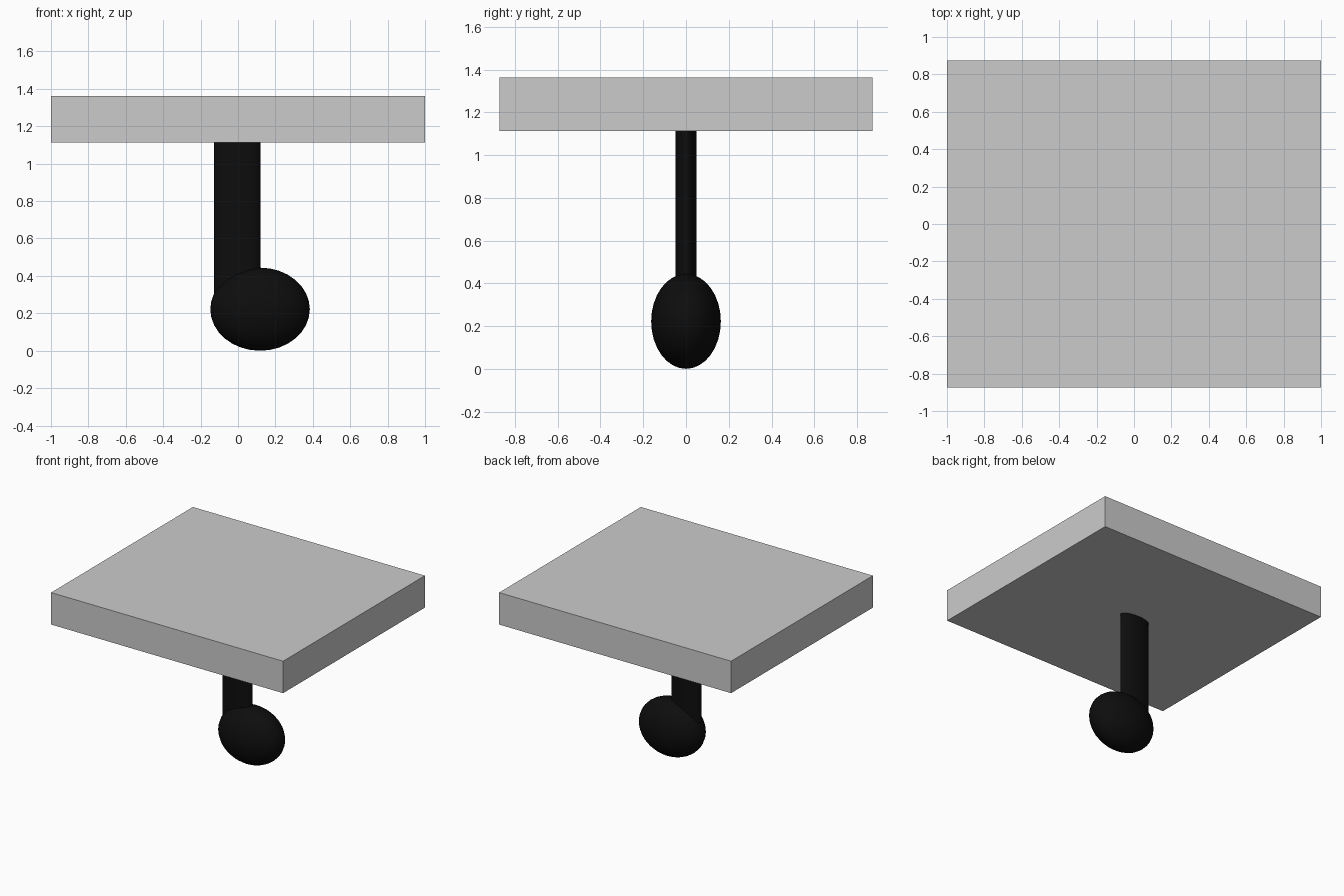
import bpy
import math

if "Cube" in bpy.data.objects:
    bpy.data.objects.remove(bpy.data.objects["Cube"])

black = bpy.data.materials.new("black")
black.diffuse_color = (0.004, 0.004, 0.004, 1)
black.use_nodes = True
black.node_tree.nodes["Principled BSDF"].inputs["Base Color"].default_value = black.diffuse_color


def finish(name, scale, material=None):
    """Name the active object, apply its size and shading."""
    ob = bpy.context.object
    ob.name = name
    ob.scale = scale
    bpy.ops.object.transform_apply(location=False, rotation=False, scale=True)
    if material:
        ob.data.materials.append(material)
        bpy.ops.object.shade_smooth_by_angle(angle=math.radians(35))
    return ob


# Flat rectangular slab on top
bpy.ops.mesh.primitive_cube_add(size=1, location=(0, 0, 1.238))
finish("top_slab", (2.0, 1.746, 0.249))

# Oval stem, from inside the foot up to the slab
stem_bottom, stem_top = 0.2, 1.114
bpy.ops.mesh.primitive_cylinder_add(
    vertices=32, radius=1, depth=1, location=(-0.004, 0, (stem_bottom + stem_top) / 2))
finish("stem", (0.124, 0.049, stem_top - stem_bottom), black)

# Egg-like foot, offset to the right
bpy.ops.mesh.primitive_uv_sphere_add(
    segments=32, ring_count=16, radius=1, location=(0.118, 0, 0.222))
finish("foot", (0.266, 0.163, 0.222), black)
